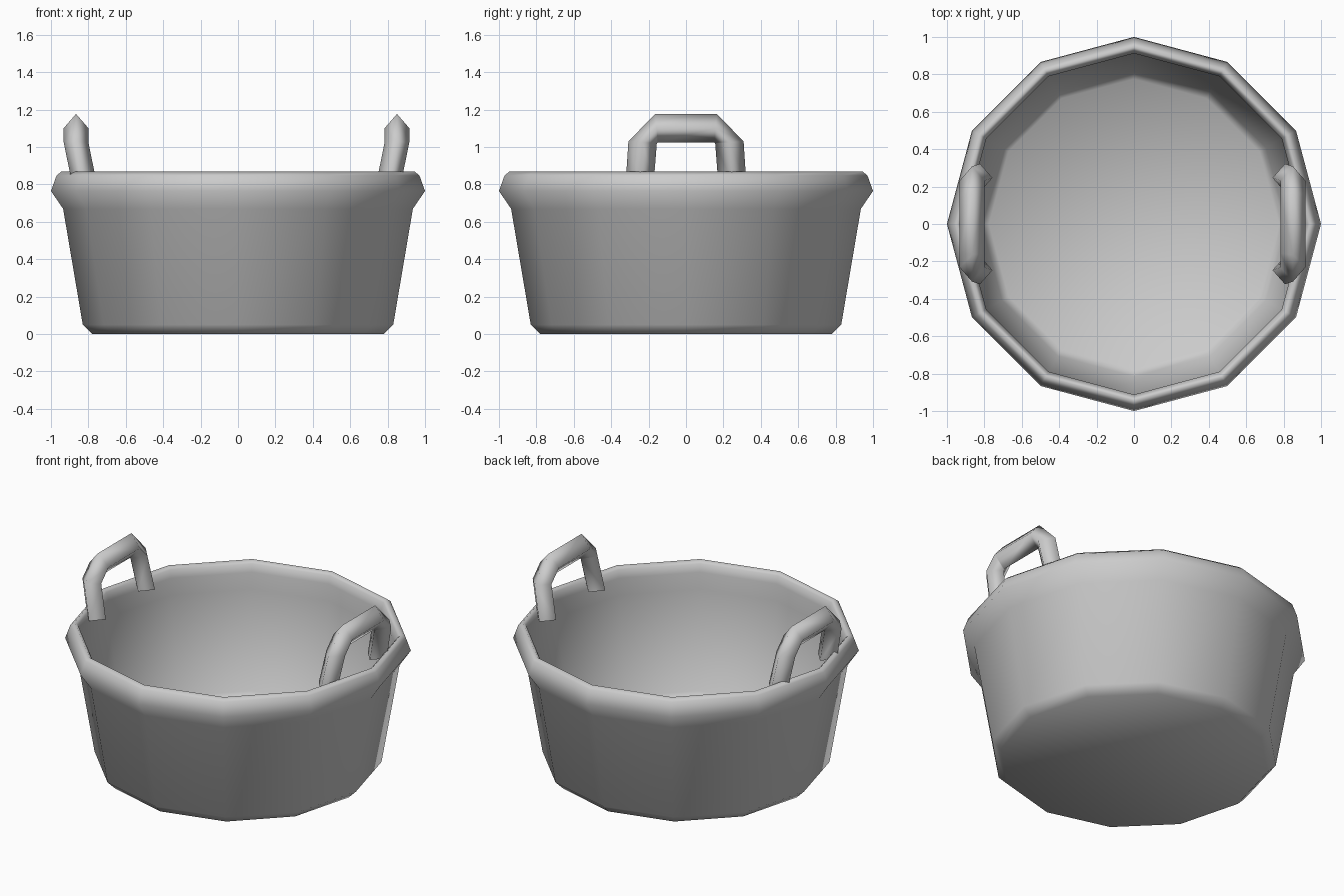
import bpy, bmesh
from math import sin, cos, pi

default = bpy.data.objects.get("Cube")
if default:
    bpy.data.objects.remove(default)

GREY = (0.6, 0.6, 0.6, 1.0)
metal = bpy.data.materials.new("plain grey")
metal.use_nodes = True
metal.diffuse_color = GREY
metal.node_tree.nodes["Principled BSDF"].inputs["Base Color"].default_value = GREY


def finish(bm, name):
    """Turn a bmesh into a named grey object."""
    bmesh.ops.recalc_face_normals(bm, faces=bm.faces)
    mesh = bpy.data.meshes.new(name)
    bm.to_mesh(mesh)
    bm.free()
    mesh.materials.append(metal)
    obj = bpy.data.objects.new(name, mesh)
    bpy.context.collection.objects.link(obj)


def loft(bm, rings):
    """Bridge closed rings of points and cap both ends."""
    loops = [[bm.verts.new(p) for p in ring] for ring in rings]
    n = len(loops[0])
    for a, b in zip(loops, loops[1:]):
        for i in range(n):
            j = (i + 1) % n
            bm.faces.new((a[i], a[j], b[j], b[i])).smooth = True
    return [bm.faces.new(loops[0]), bm.faces.new(loops[-1])]


# Tub: thin twelve-sided wall with a rolled rim, from outer base over the rim to inner floor
PROFILE = [(0.78, 0), (0.83, 0.05), (0.935, 0.67), (1, 0.765), (0.97, 0.848),
           (0.945, 0.868), (0.925, 0.848), (0.912, 0.8), (0.915, 0.69),
           (0.815, 0.09), (0.775, 0.05)]
SIDES = 12
bm = bmesh.new()
caps = loft(bm, [[(r * cos(2 * pi * i / SIDES), r * sin(2 * pi * i / SIDES), z)
                  for i in range(SIDES)] for r, z in PROFILE])
for cap in caps:
    cap.smooth = True
finish(bm, "tub")

# Handles: diamond-section tubes; each station holds x, inner (y, z) and outer (y, z)
STATIONS = [(0.815, (0.172, 0.815), (0.322, 0.815)),
            (0.858, (0.156, 1.02), (0.308, 1.03)),
            (0.858, (0.15, 1.025), (0.165, 1.177))]
HALF_WIDTH = 0.066


def section(side, x, inner, outer, flip):
    mid = [(a + b) / 2 for a, b in zip(inner, outer)]
    pts = [(x, *inner), (x + HALF_WIDTH, *mid), (x, *outer), (x - HALF_WIDTH, *mid)]
    return [(side * px - 0.008, flip * y, z) for px, y, z in pts]


for side, name in ((1, "left_handle"), (-1, "right_handle")):
    rings = [section(side, *s, -1) for s in STATIONS]
    rings += [section(side, *s, 1) for s in reversed(STATIONS)]
    bm = bmesh.new()
    for cap in loft(bm, rings):
        for edge in cap.edges:
            edge.smooth = False
    finish(bm, name)
